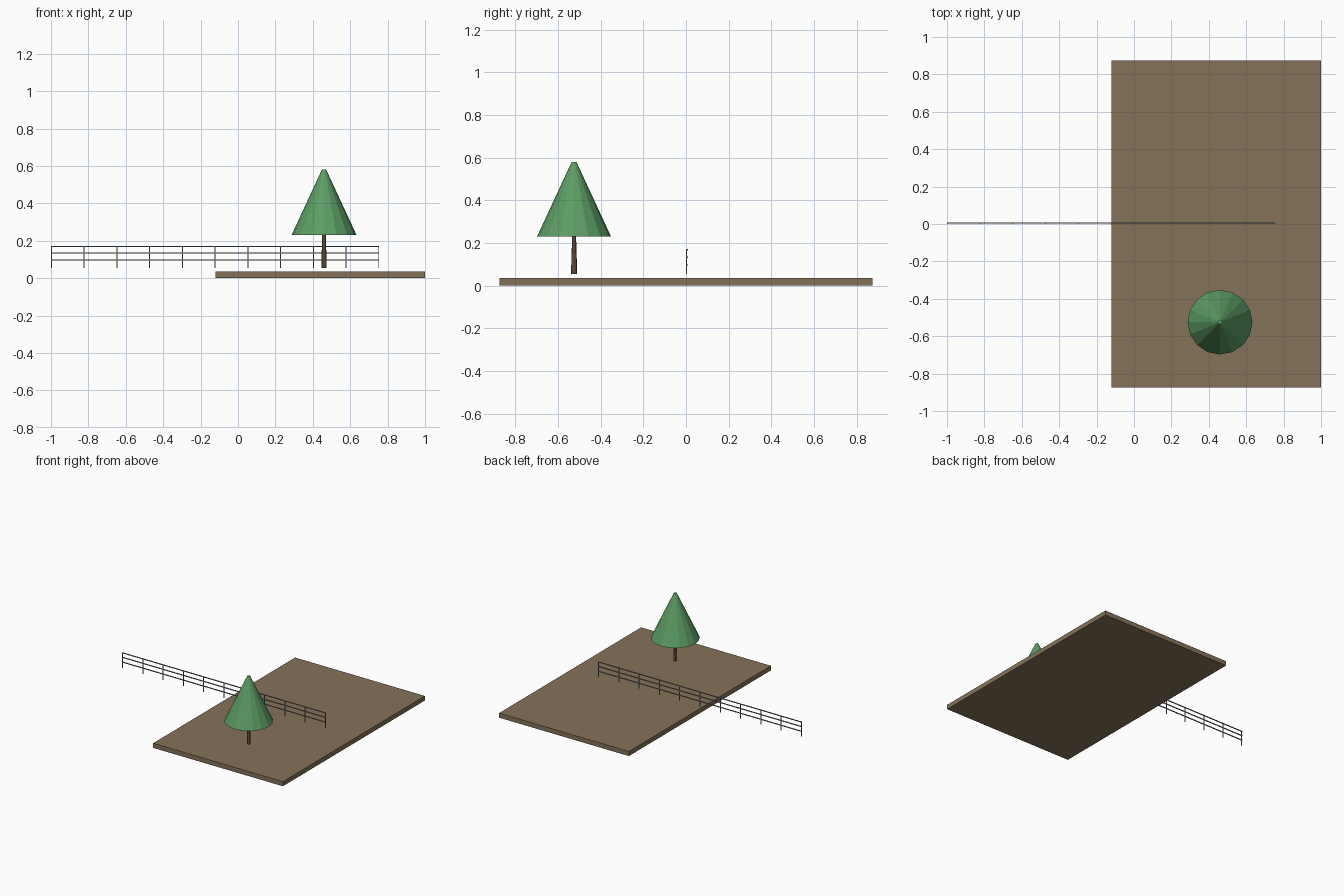
import bpy
import math

if "Cube" in bpy.data.objects:
    bpy.data.objects.remove(bpy.data.objects["Cube"])


def material(name, srgb):
    m = bpy.data.materials.new(name)
    lin = [((c / 255 + 0.055) / 1.055) ** 2.4 for c in srgb]
    m.diffuse_color = (*lin, 1)
    m.use_nodes = True
    m.node_tree.nodes["Principled BSDF"].inputs["Base Color"].default_value = m.diffuse_color
    return m


EARTH = material("earth brown", (133, 114, 89))
BARK = material("bark brown", (122, 98, 76))
LEAF = material("leaf green", (92, 158, 100))
METAL = material("fence grey", (136, 140, 146))


def box(name, lo, hi, mat):
    centre = [(a + b) / 2 for a, b in zip(lo, hi)]
    bpy.ops.mesh.primitive_cube_add(size=1, location=centre)
    ob = bpy.context.object
    ob.name = name
    ob.scale = [b - a for a, b in zip(lo, hi)]
    bpy.ops.object.transform_apply(location=False, rotation=False, scale=True)
    ob.data.materials.append(mat)
    return ob


def frustum(name, sides, r1, r2, z1, z2, mat):
    bpy.ops.mesh.primitive_cone_add(vertices=sides, radius1=r1, radius2=r2, depth=z2 - z1,
                                    location=(0.46, -0.525, (z1 + z2) / 2))
    ob = bpy.context.object
    ob.name = name
    ob.data.materials.append(mat)
    return ob


# Ground slab
box("ground_slab", (-0.12, -0.875, 0), (1.0, 0.875, 0.036), EARTH)

# Tree: two-stage trunk and a faceted conical crown
frustum("trunk_lower", 8, 0.0135, 0.0125, 0.055, 0.15, BARK)
frustum("trunk_upper", 8, 0.011, 0.010, 0.15, 0.24, BARK)
frustum("tree_crown", 16, 0.173, 0.011, 0.232, 0.581, LEAF)

# Fence: eleven posts with three rails on their back side
X0, X1, T = -1.0, 0.755, 0.005
for i in range(11):
    x = X0 + T / 2 + (X1 - X0 - T) * i / 10
    box("fence_post", (x - T / 2, 0, 0.055), (x + T / 2, T, 0.172), METAL)
for z in (0.097, 0.134, 0.169):
    box("fence_rail", (X0, 0.003, z - 0.003), (X1, 0.009, z + 0.003), METAL)
